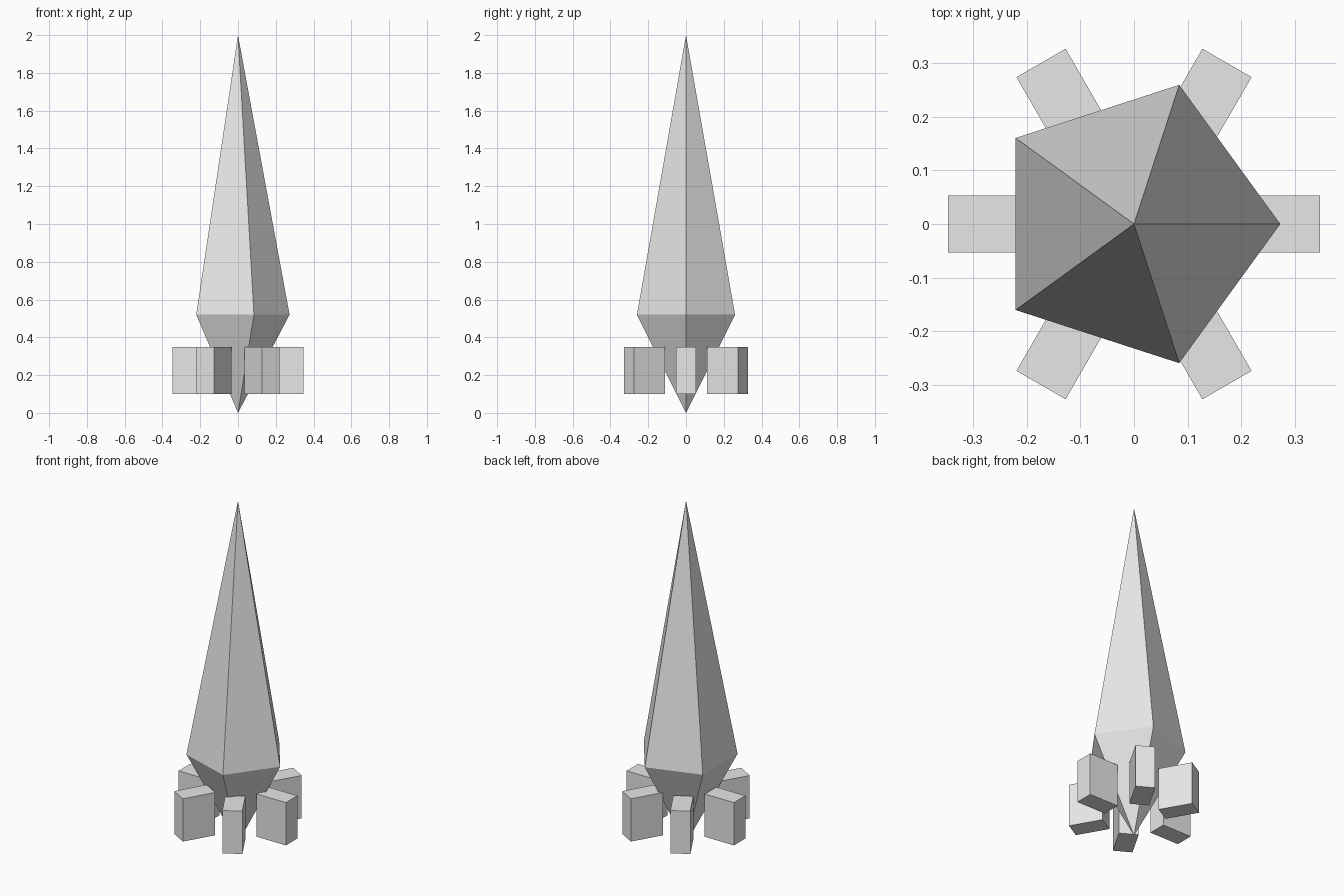
import bpy
import bmesh
import math
from mathutils import Matrix

cube = bpy.data.objects.get("Cube")
if cube:
    bpy.data.objects.remove(cube, do_unlink=True)

grey = bpy.data.materials.new("light grey")
grey.use_nodes = True
colour = (0.8, 0.8, 0.8, 1)
grey.diffuse_color = colour
grey.node_tree.nodes["Principled BSDF"].inputs["Base Color"].default_value = colour


def add_object(name, bm):
    bmesh.ops.recalc_face_normals(bm, faces=bm.faces)
    mesh = bpy.data.meshes.new(name)
    bm.to_mesh(mesh)
    bm.free()
    mesh.materials.append(grey)
    obj = bpy.data.objects.new(name, mesh)
    bpy.context.collection.objects.link(obj)
    return obj


# Five-sided spindle body, pointed at both ends
SIDES, RADIUS, WAIST, HEIGHT = 5, 0.273, 0.52, 2.0
bm = bmesh.new()
bottom = bm.verts.new((0, 0, 0))
top = bm.verts.new((0, 0, HEIGHT))
ring = [bm.verts.new((RADIUS * math.cos(a), RADIUS * math.sin(a), WAIST))
        for a in (math.tau * i / SIDES for i in range(SIDES))]
for i, v in enumerate(ring):
    nxt = ring[(i + 1) % SIDES]
    bm.faces.new((v, nxt, top))
    bm.faces.new((nxt, v, bottom))
add_object("body", bm)

# Ring of six block fins
FINS, INNER, OUTER, WIDTH, LOW, HIGH = 6, 0.158, 0.347, 0.106, 0.1, 0.35
for i in range(FINS):
    bm = bmesh.new()
    place = (Matrix.Rotation(math.tau * i / FINS, 4, "Z")
             @ Matrix.Translation(((INNER + OUTER) / 2, 0, (LOW + HIGH) / 2))
             @ Matrix.Diagonal((OUTER - INNER, WIDTH, HIGH - LOW, 1)))
    bmesh.ops.create_cube(bm, size=1, matrix=place)
    add_object(f"fin_{i + 1}", bm)
